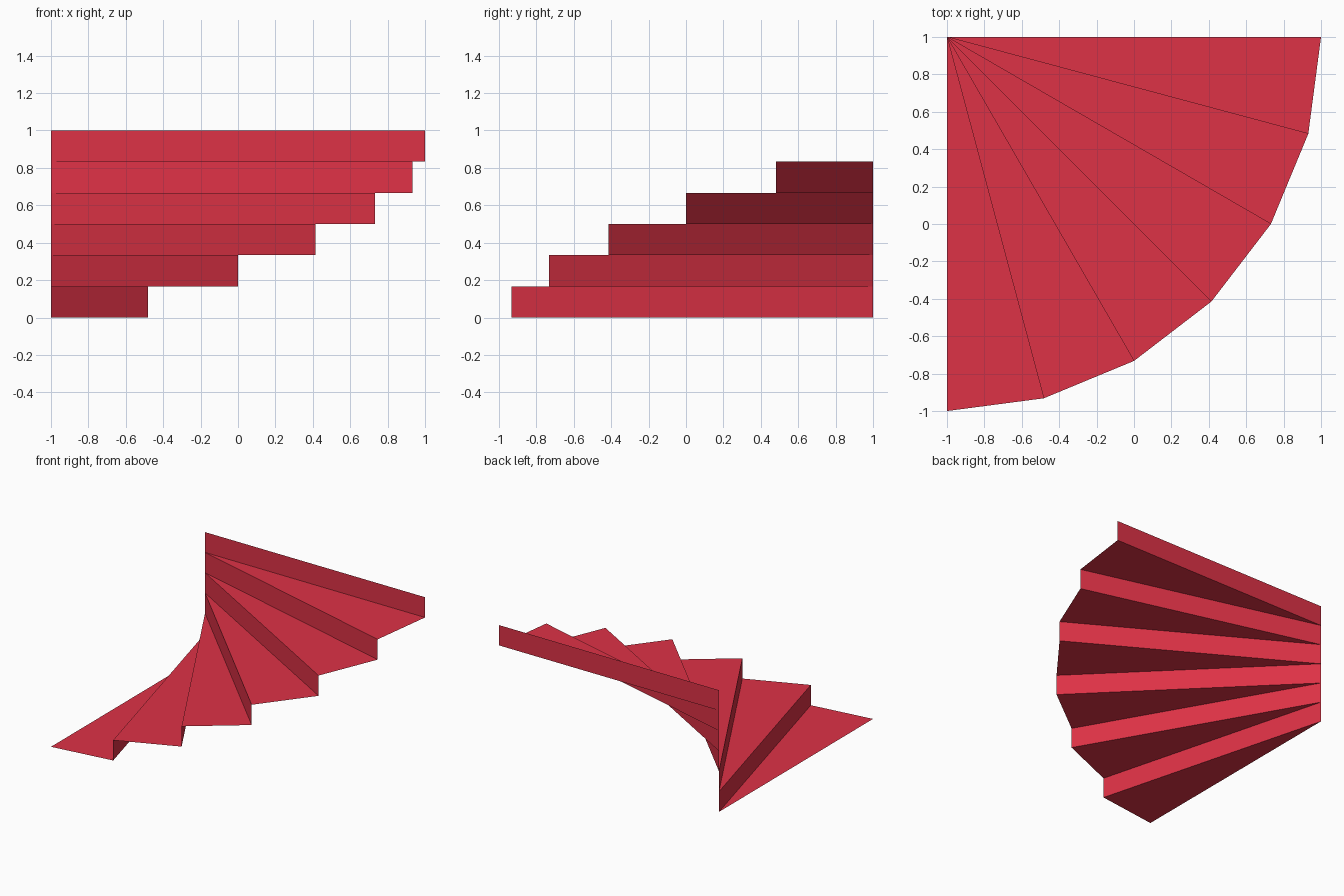
import bpy
import bmesh
from math import cos, sin, radians

cube = bpy.data.objects.get("Cube")
if cube:
    bpy.data.objects.remove(cube, do_unlink=True)

STEPS = 6
RADIUS = 2.0
RISE = 1.0 / STEPS
TURN = radians(90) / STEPS
AXIS = (-1.0, 1.0)

# Single red finish
RED = (0.73, 0.032, 0.061, 1.0)
red = bpy.data.materials.new("crimson red")
red.use_nodes = True
red.diffuse_color = RED
red.node_tree.nodes["Principled BSDF"].inputs["Base Color"].default_value = RED


def rim(angle, z):
    """Point on the outer rim of the stair."""
    return (AXIS[0] + RADIUS * cos(angle), AXIS[1] + RADIUS * sin(angle), z)


def add_step(index):
    """Wedge tread with the thin riser that climbs to the next tread."""
    start = radians(-90) + index * TURN
    end = start + TURN
    low, high = index * RISE, (index + 1) * RISE
    bm = bmesh.new()
    hub = bm.verts.new((*AXIS, low))
    hub_top = bm.verts.new((*AXIS, high))
    near = bm.verts.new(rim(start, low))
    far = bm.verts.new(rim(end, low))
    far_top = bm.verts.new(rim(end, high))
    bm.faces.new((hub, near, far))              # tread, facing up
    bm.faces.new((hub, far, far_top, hub_top))  # riser, facing down the stair
    mesh = bpy.data.meshes.new(f"step_{index + 1}")
    bm.to_mesh(mesh)
    bm.free()
    mesh.materials.append(red)
    step = bpy.data.objects.new(f"step_{index + 1}", mesh)
    bpy.context.collection.objects.link(step)


# Quarter-turn winding stair
for i in range(STEPS):
    add_step(i)
